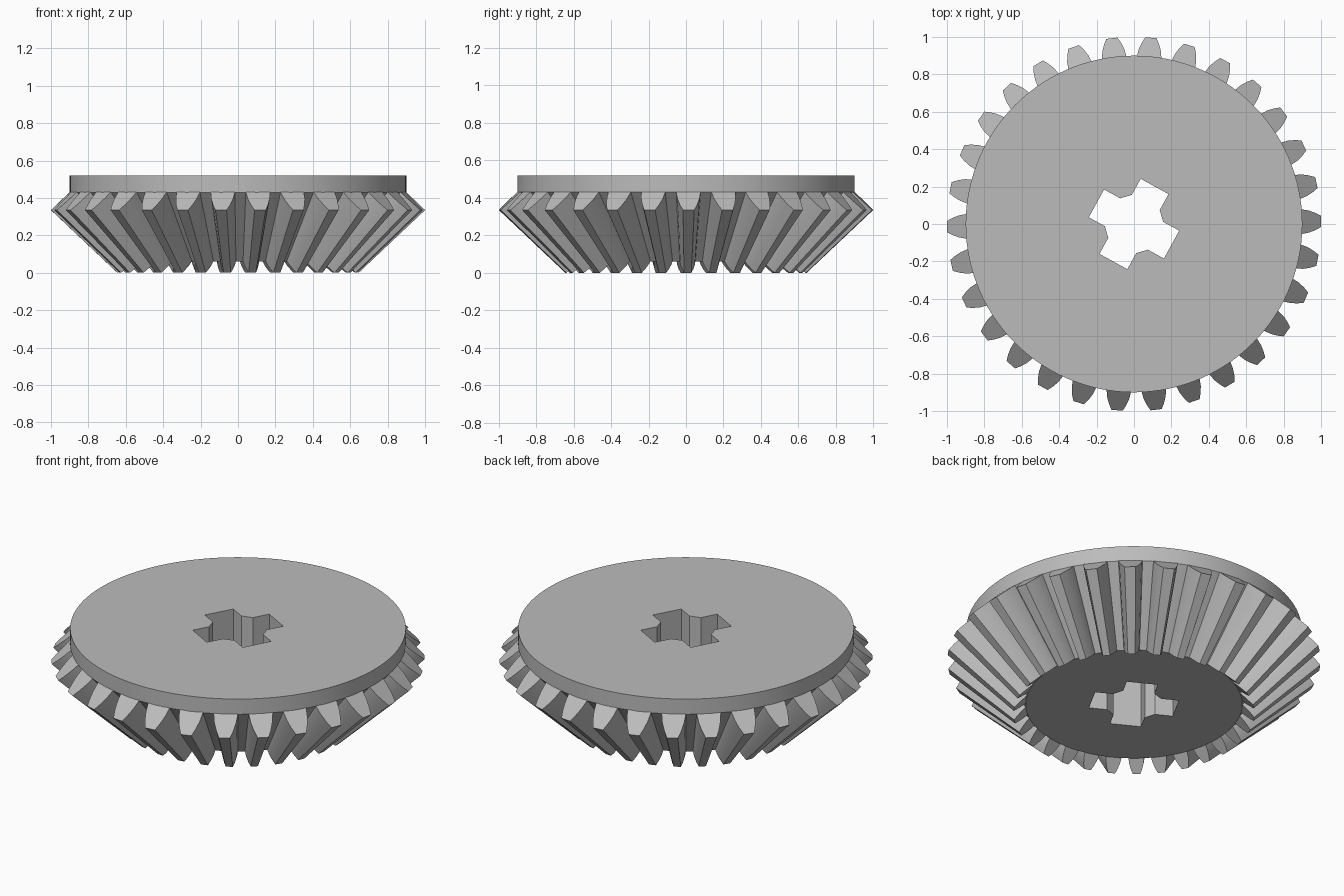
import bpy, bmesh, math
from mathutils import Matrix, Vector

if "Cube" in bpy.data.objects:
    bpy.data.objects.remove(bpy.data.objects["Cube"], do_unlink=True)

TEETH = 30
PHASE = math.radians(0.8)
APEX = -0.609            # point where all tooth edges converge
SMALL = 0.645            # inner tooth end relative to the outer end
R, Z_ROOT, Z_TIP, Z_TOP = 0.9, 0.43, 0.335, 0.52

grey = bpy.data.materials.new("plain grey")
grey.diffuse_color = (0.5, 0.5, 0.5, 1)
grey.use_nodes = True
grey.node_tree.nodes["Principled BSDF"].inputs["Base Color"].default_value = (0.5, 0.5, 0.5, 1)


def make_object(name, bm):
    bmesh.ops.recalc_face_normals(bm, faces=bm.faces)
    mesh = bpy.data.meshes.new(name)
    bm.to_mesh(mesh)
    bm.free()
    mesh.materials.append(grey)
    obj = bpy.data.objects.new(name, mesh)
    bpy.context.collection.objects.link(obj)
    return obj


def activate(obj):
    bpy.ops.object.select_all(action='DESELECT')
    obj.select_set(True)
    bpy.context.view_layer.objects.active = obj


def loft(bm, rings):
    """Skin closed rings of points and cap both ends."""
    loops = [[bm.verts.new(p) for p in ring] for ring in rings]
    for a, b in zip(loops, loops[1:]):
        for i in range(len(a)):
            j = (i + 1) % len(a)
            bm.faces.new((a[i], a[j], b[j], b[i]))
    bm.faces.new(loops[0])
    bm.faces.new(loops[-1])


def toward_apex(p):
    return Vector((p.x * SMALL, p.y * SMALL, APEX + (p.z - APEX) * SMALL))


# Gear body: root cone with a short cylindrical rim
def circle(r, z, n=120):
    return [Vector((r * math.cos(2 * math.pi * i / n), r * math.sin(2 * math.pi * i / n), z))
            for i in range(n)]


bm = bmesh.new()
big = circle(R, Z_ROOT)
loft(bm, [[toward_apex(p) for p in big], big, circle(R, Z_TOP)])
body = make_object("gear_body", bm)

# Cross-shaped axle hole with chamfered inner corners
arm = [(0.229, -0.085), (0.229, 0.085), (0.131, 0.085), (0.085, 0.131)]
cross = []
for k in range(4):
    turn = Matrix.Rotation(math.radians(61.3 + 90 * k), 3, 'Z')
    cross += [turn @ Vector((x, y, 0)) for x, y in arm]
bm = bmesh.new()
loft(bm, [[p + Vector((0, 0, z)) for p in cross] for z in (-0.2, 0.8)])
cutter = make_object("axle_hole_cutter", bm)
cutter.hide_render = True
cut = body.modifiers.new("axle_hole", 'BOOLEAN')
cut.operation = 'DIFFERENCE'
cut.solver = 'EXACT'
cut.object = cutter
activate(body)
bpy.ops.object.modifier_apply(modifier=cut.name)
bpy.data.objects.remove(cutter, do_unlink=True)
bpy.ops.object.shade_smooth_by_angle(angle=math.radians(25))

# Tapered teeth: curved flank profile (height fraction, half width)
flank = [(-0.1, 0.065), (0, 0.065), (0.35, 0.059), (0.7, 0.046), (1, 0.03)]
outline = [(t, -w) for t, w in flank] + [(t, w) for t, w in reversed(flank)]
outer = [Vector((R + (1 - R) * t, w, Z_ROOT + (Z_TIP - Z_ROOT) * t)) for t, w in outline]
inner = [toward_apex(p) for p in outer]
bm = bmesh.new()
for k in range(TEETH):
    turn = Matrix.Rotation(PHASE + 2 * math.pi * k / TEETH, 3, 'Z')
    loft(bm, [[turn @ p for p in inner], [turn @ p for p in outer]])
teeth = make_object("bevel_teeth", bm)
activate(teeth)
bpy.ops.object.shade_smooth_by_angle(angle=math.radians(25))
